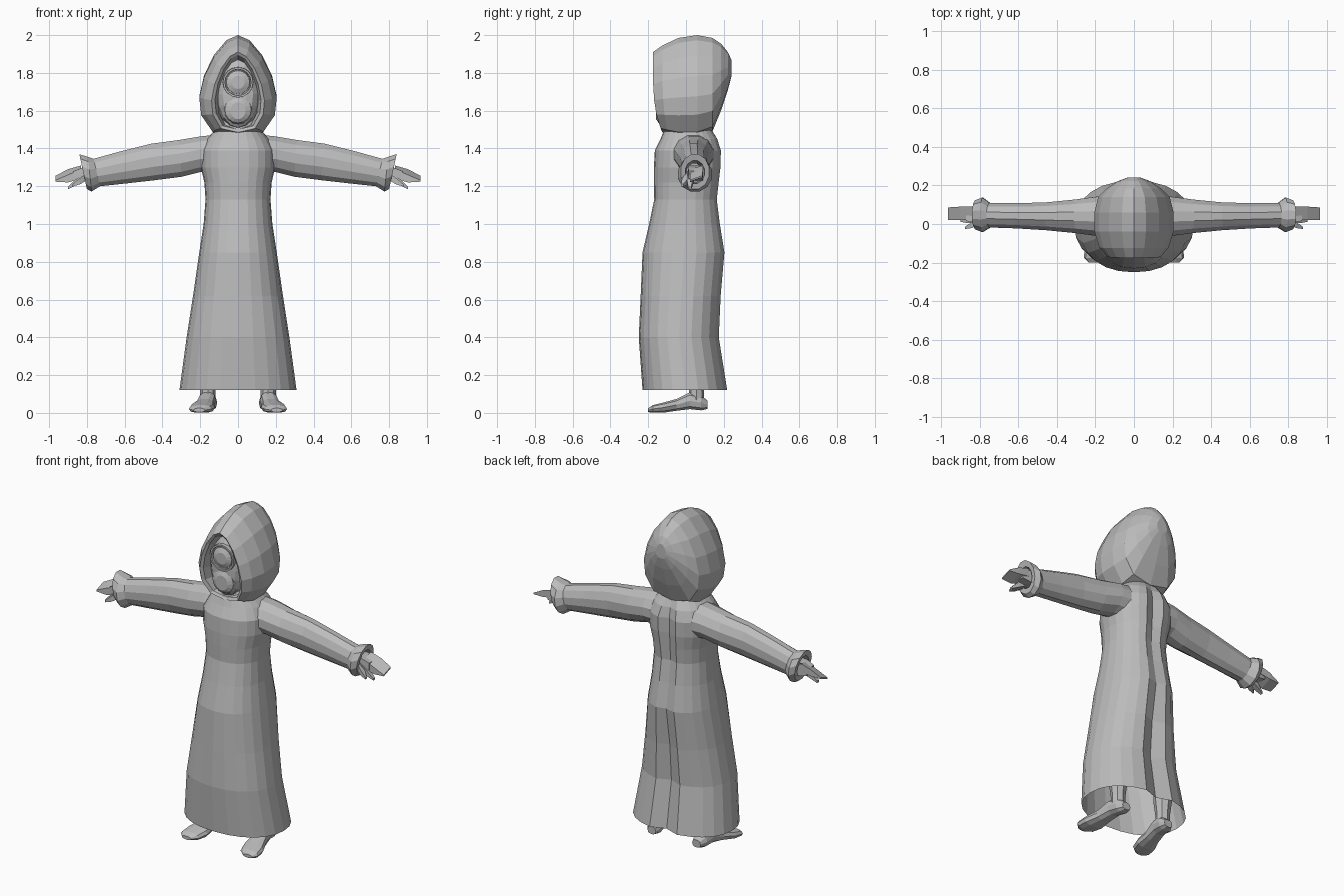
import bpy, bmesh, math
from mathutils import Vector

grey = bpy.data.materials.new("soft grey")
grey.diffuse_color = (0.5, 0.5, 0.5, 1)


def loft(name, rings, cap_start=False, cap_end=False):
    """Skin a list of closed rings with quads."""
    bm = bmesh.new()
    loops = [[bm.verts.new(p) for p in r] for r in rings]
    n = len(loops[0])
    for a, b in zip(loops, loops[1:]):
        for i in range(n):
            j = (i + 1) % n
            bm.faces.new((a[i], a[j], b[j], b[i]))
    if cap_start:
        bm.faces.new(loops[0][::-1])
    if cap_end:
        bm.faces.new(loops[-1])
    bmesh.ops.recalc_face_normals(bm, faces=bm.faces)
    me = bpy.data.meshes.new(name)
    bm.to_mesh(me)
    bm.free()
    me.materials.append(grey)
    ob = bpy.data.objects.new(name, me)
    bpy.context.collection.objects.link(ob)
    return ob


def mirror(ob):
    """Mirror a one-sided part across the centre plane."""
    m = ob.modifiers.new("mirror", 'MIRROR')
    m.use_axis[0] = True
    m.use_clip = False
    m.use_mirror_merge = False


def spow(v, e):
    return math.copysign(abs(v) ** e, v)


# Robe: z, half width, front y, back y, back fold depth
def robe_ring(z, w, y0, y1, fold, n=24):
    pts = []
    for i in range(n):
        a = 2 * math.pi * i / n
        c, s = spow(math.cos(a), 0.9), spow(math.sin(a), 0.9)
        y = (y0 + y1) / 2 + (y1 - y0) / 2 * s
        if i == n // 4:
            y -= fold
        pts.append((w * c, y, z))
    return pts


robe = [(0.12, 0.31, -0.23, 0.225, 0.04), (0.40, 0.272, -0.25, 0.18, 0.04),
        (0.62, 0.238, -0.24, 0.19, 0.035), (0.85, 0.205, -0.23, 0.21, 0.02),
        (1.00, 0.182, -0.195, 0.185, 0.02), (1.13, 0.172, -0.168, 0.168, 0.02),
        (1.22, 0.178, -0.17, 0.178, 0.025), (1.30, 0.197, -0.17, 0.188, 0.03),
        (1.39, 0.197, -0.165, 0.19, 0.03), (1.45, 0.165, -0.135, 0.17, 0.02),
        (1.50, 0.12, -0.115, 0.135, 0.0), (1.56, 0.11, -0.09, 0.12, 0.0)]
loft("robe", [robe_ring(*r) for r in robe], cap_end=True)

# Hood: pointed egg sections swept from the face opening to the back
HALF = [(0.3, 0.95), (0.63, 0.8), (0.88, 0.6), (1, 0.4), (0.95, 0.22), (0.65, 0.05)]
OUTLINE = [(0, 1)] + HALF + [(0, 0)] + [(-x, z) for x, z in reversed(HALF)]


def hood_ring(y, bottom, top, w, lean=0.0):
    return [(x * w, y + lean * (1 - f) ** 4, bottom + f * (top - bottom))
            for x, f in OUTLINE]


hood = [(-0.09, 1.51, 1.86, 0.105, 0.02), (-0.165, 1.50, 1.895, 0.122, 0.05),
        (-0.175, 1.485, 1.91, 0.14, 0.05), (-0.125, 1.475, 1.945, 0.18, 0.03),
        (-0.04, 1.46, 1.985, 0.205), (0.06, 1.46, 2.0, 0.205),
        (0.14, 1.49, 1.985, 0.185), (0.185, 1.60, 1.955, 0.14),
        (0.222, 1.71, 1.91, 0.085), (0.24, 1.78, 1.87, 0.035)]
loft("hood", [hood_ring(*r) for r in hood], cap_end=True)


# Face: rounded oval filling the opening
def oval(y, cz, rx, rz, n=16):
    return [(rx * math.cos(2 * math.pi * i / n), y,
             cz + rz * math.sin(2 * math.pi * i / n)) for i in range(n)]


loft("face", [oval(-0.06, 1.69, 0.12, 0.19), oval(-0.115, 1.69, 0.105, 0.18),
              oval(-0.14, 1.685, 0.08, 0.14), oval(-0.148, 1.68, 0.045, 0.09)],
     cap_start=True, cap_end=True)
# Single large eye with a raised rim
loft("eye_rim", [oval(-0.12, 1.75, 0.082, 0.082), oval(-0.156, 1.75, 0.08, 0.08),
                 oval(-0.156, 1.75, 0.07, 0.07), oval(-0.14, 1.75, 0.068, 0.068)])
loft("eye", [oval(-0.125, 1.75, 0.07, 0.07), oval(-0.15, 1.75, 0.062, 0.062),
             oval(-0.162, 1.75, 0.035, 0.035)], cap_end=True)
# Muzzle with a chin below the eye
loft("muzzle", [oval(-0.10, 1.61, 0.085, 0.09), oval(-0.145, 1.605, 0.07, 0.07),
                oval(-0.158, 1.60, 0.04, 0.045)], cap_end=True)


# Sleeve: top x, top z, bottom x, bottom z, front y, back y
def sleeve_ring(xt, zt, xb, zb, y0, y1, n=12):
    top, bot = Vector((xt, 0, zt)), Vector((xb, 0, zb))
    pts = []
    for i in range(n):
        a = 2 * math.pi * (i + 0.5) / n
        p = bot.lerp(top, 0.5 + 0.5 * math.sin(a) / math.cos(math.pi / n))
        p.y = (y0 + y1) / 2 + (y1 - y0) / 2 * math.cos(a)
        pts.append(p)
    return pts


sleeve = [(0.09, 1.475, 0.14, 1.27, -0.08, 0.15), (0.19, 1.465, 0.20, 1.275, -0.065, 0.145),
          (0.31, 1.445, 0.30, 1.25, -0.05, 0.13), (0.46, 1.425, 0.44, 1.232, -0.035, 0.115),
          (0.62, 1.385, 0.59, 1.215, -0.025, 0.11), (0.765, 1.345, 0.73, 1.20, -0.02, 0.11),
          (0.795, 1.355, 0.775, 1.172, -0.045, 0.14), (0.84, 1.37, 0.80, 1.185, -0.03, 0.125),
          (0.83, 1.335, 0.805, 1.215, -0.005, 0.10), (0.75, 1.32, 0.74, 1.22, 0.0, 0.09)]
mirror(loft("sleeve", [sleeve_ring(*r) for r in sleeve]))


# Hand: flat tapering fingers and a thumb
def slab(x, y, z, hy, hz, tilt=0.0):
    return [(x, y + a * hy, z + b * hz + a * tilt)
            for a, b in ((-1, -1), (1, -1), (1, 1), (-1, 1))]


hand = {
    "palm": [(0.72, 0.05, 1.27, 0.035, 0.04), (0.82, 0.05, 1.265, 0.04, 0.035),
             (0.87, 0.05, 1.26, 0.035, 0.02)],
    "long_fingers": [(0.83, 0.055, 1.275, 0.035, 0.025, 0.01),
                     (0.90, 0.055, 1.255, 0.035, 0.02, 0.015),
                     (0.965, 0.053, 1.24, 0.033, 0.004, 0.012)],
    "short_finger": [(0.81, 0.025, 1.25, 0.018, 0.022), (0.86, 0.02, 1.22, 0.016, 0.016),
                     (0.90, 0.02, 1.19, 0.008, 0.006)],
    "thumb": [(0.80, 0.015, 1.25, 0.018, 0.02), (0.84, -0.005, 1.225, 0.016, 0.016),
              (0.875, -0.02, 1.205, 0.006, 0.006)],
}
for name, rows in hand.items():
    mirror(loft(name, [slab(*r) for r in rows], True, True))


# Foot: y, centre x, half width, bottom z, top z
def foot_ring(y, cx, w, z0, z1, n=10):
    return [(cx + w * spow(math.cos(2 * math.pi * i / n), 0.8), y,
             (z0 + z1) / 2 + (z1 - z0) / 2 * spow(math.sin(2 * math.pi * i / n), 0.8))
            for i in range(n)]


foot = [(-0.20, 0.205, 0.03, 0.004, 0.025), (-0.175, 0.20, 0.06, 0.0, 0.042),
        (-0.12, 0.188, 0.066, 0.0, 0.056), (-0.05, 0.175, 0.05, 0.01, 0.075),
        (0.02, 0.163, 0.046, 0.018, 0.11), (0.08, 0.155, 0.045, 0.012, 0.095),
        (0.115, 0.15, 0.028, 0.02, 0.065)]
mirror(loft("foot", [foot_ring(*r) for r in foot], True, True))

# Lower leg rising inside the robe
leg = [(0.05, 0.042), (0.12, 0.04), (0.20, 0.05), (0.34, 0.055)]
mirror(loft("leg", [[(0.16 + r * math.cos(math.pi * i / 4),
                      0.055 + r * math.sin(math.pi * i / 4), z) for i in range(8)]
                    for z, r in leg], True, True))
